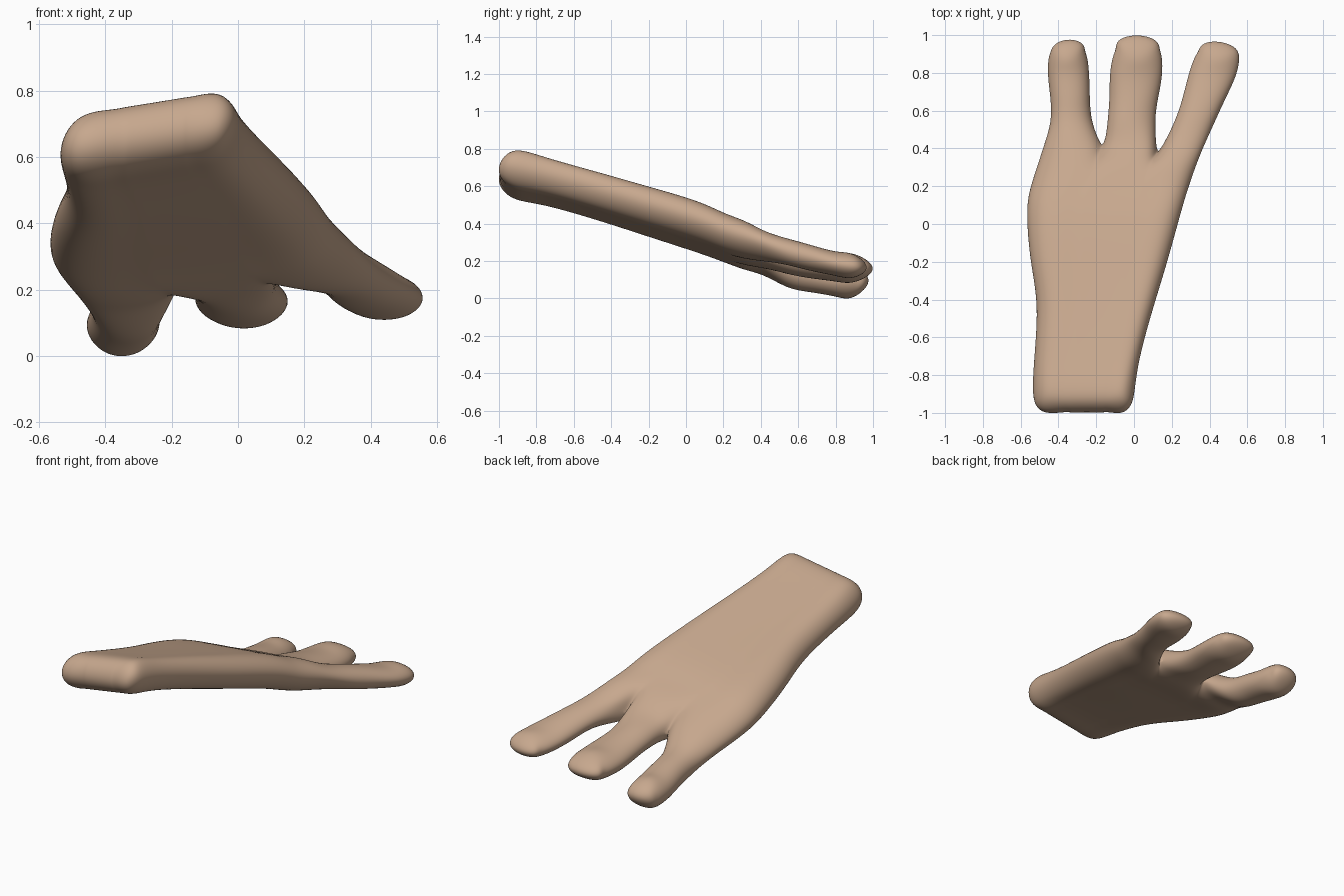
import bpy, bmesh
from mathutils import Vector

if "Cube" in bpy.data.objects:
    bpy.data.objects.remove(bpy.data.objects["Cube"])

bm = bmesh.new()


def vert(x, y, z):
    return bm.verts.new((x, y, z))


def ring(y, xs, zl, zr, hs):
    """Section: rim, top/bottom pairs, rim. Returned as (top row, bottom row)."""
    top, bot = [], []
    for i, x in enumerate(xs):
        z = zl + (zr - zl) * (x - xs[0]) / (xs[-1] - xs[0])
        if hs[i] == 0:                      # rim point shared by both sides
            v = vert(x, y, z)
            top.append(v)
            bot.append(v)
        else:
            top.append(vert(x, y, z + hs[i]))
            bot.append(vert(x, y, z - hs[i]))
    return top, bot


def bridge(r0, r1):
    for side in (0, 1):
        a, b = r0[side], r1[side]
        for i in range(len(a) - 1):
            q = [a[i], a[i + 1], b[i + 1], b[i]]
            bm.faces.new(q if side == 0 else q[::-1])


def cap(r, pts):
    """Close a section with a middle row of end points."""
    top, bot = r
    m = [vert(*p) for p in pts]
    n = len(m)
    for i in range(n - 1):
        bm.faces.new((top[i + 1], top[i + 2], m[i + 1], m[i]))
        bm.faces.new((bot[i + 2], bot[i + 1], m[i], m[i + 1]))
    bm.faces.new((top[0], top[1], m[0], bot[1]))
    bm.faces.new((top[-1], bot[-2], m[-1], top[-2]))


# palm and wrist sections: y, left x, right x, left z, right z, half thickness
frac = [0, .09, .27, .36, .44, .63, .71, .78, .92, 1]
palm = [(-.93, -.53, -.005, .61, .695, .095),
        (-.75, -.53, .022, .572, .657, .102),
        (-.45, -.515, .10, .487, .572, .102),
        (-.20, -.545, .175, .41, .497, .106),
        (.05, -.565, .245, .33, .42, .108),
        (.20, -.545, .29, .273, .36, .104),
        (.32, -.507, .332, .222, .32, .096),
        (.42, -.475, .373, .182, .285, .088)]
rings = []
for k, (y, l, r, zl, zr, h) in enumerate(palm):
    hs = [0, .86 * h] + [h] * 6 + [.84 * h, 0]
    if k == 6:
        hs[3] = hs[6] = .88 * h
    if k == 7:
        hs = [0, .9 * h, .85 * h, 0, .85 * h, .85 * h, 0, .8 * h, .8 * h, 0]
    rings.append(ring(y, [l + f * (r - l) for f in frac], zl, zr, hs))
rings[-1][0][6].co.y = .385                 # second web sits a little lower
for a, b in zip(rings, rings[1:]):
    bridge(a, b)

# wrist end
end = [(-.475 + .42 * (f - .09) / .83, -.997, .615 + .075 * f) for f in frac[1:-1]]
cap(rings[0], end)

# fingers: first palm column, sections (y, left, right, z, half), tip points
fingers = [
    (0, [(.54, -.443, -.22, .138, .079), (.67, -.443, -.234, .108, .078),
         (.80, -.455, -.239, .085, .078), (.90, -.447, -.252, .08, .072)],
     [(-.395, .967, .085), (-.288, .967, .085)]),
    (3, [(.54, -.140, .113, .203, .074), (.67, -.130, .128, .175, .071),
         (.80, -.125, .148, .157, .070), (.91, -.105, .143, .152, .064)],
     [(-.06, .988, .15), (.09, .988, .15)]),
    (6, [(.54, .213, .427, .24, .065), (.67, .258, .487, .206, .063),
         (.80, .293, .543, .176, .060), (.90, .33, .555, .163, .054)],
     [(.378, .96, .157), (.49, .957, .157)])]
for c, rows, tip in fingers:
    prev = tuple(s[c:c + 4] for s in rings[-1])
    for y, l, r, z, h in rows:
        w = r - l
        cur = ring(y, [l, l + .24 * w, r - .24 * w, r], z, z, [0, h * .95, h * .95, 0])
        bridge(prev, cur)
        prev = cur
    cap(prev, tip)

bmesh.ops.recalc_face_normals(bm, faces=bm.faces)

# adjust the cage so that its smooth surface passes through the points above
target = {v: v.co.copy() for v in bm.verts}


def limit(v):
    n = len(v.link_faces)
    e = sum((k.other_vert(v).co for k in v.link_edges), Vector())
    near = {k.other_vert(v) for k in v.link_edges}
    d = Vector()
    for f in v.link_faces:
        for o in f.verts:
            if o is not v and o not in near:
                d += o.co
    return (v.co * n * n + 4 * e + d) / (n * (n + 5))


for _ in range(12):
    move = {v: (target[v] - limit(v)) * .8 for v in bm.verts}
    for v, m in move.items():
        v.co += m

mesh = bpy.data.meshes.new("hand")
bm.to_mesh(mesh)
bm.free()
hand = bpy.data.objects.new("hand", mesh)
bpy.context.collection.objects.link(hand)

skin = bpy.data.materials.new("skin tan")
skin.diffuse_color = (.57, .39, .27, 1)
skin.use_nodes = True
skin.node_tree.nodes["Principled BSDF"].inputs["Base Color"].default_value = skin.diffuse_color
mesh.materials.append(skin)
for p in mesh.polygons:
    p.use_smooth = True

sub = hand.modifiers.new("smooth", 'SUBSURF')
sub.levels = sub.render_levels = 3

# rest on the ground
bpy.context.view_layer.update()
ev = hand.evaluated_get(bpy.context.evaluated_depsgraph_get())
low = min(v.co.z for v in ev.data.vertices)
for v in mesh.vertices:
    v.co.z -= low
